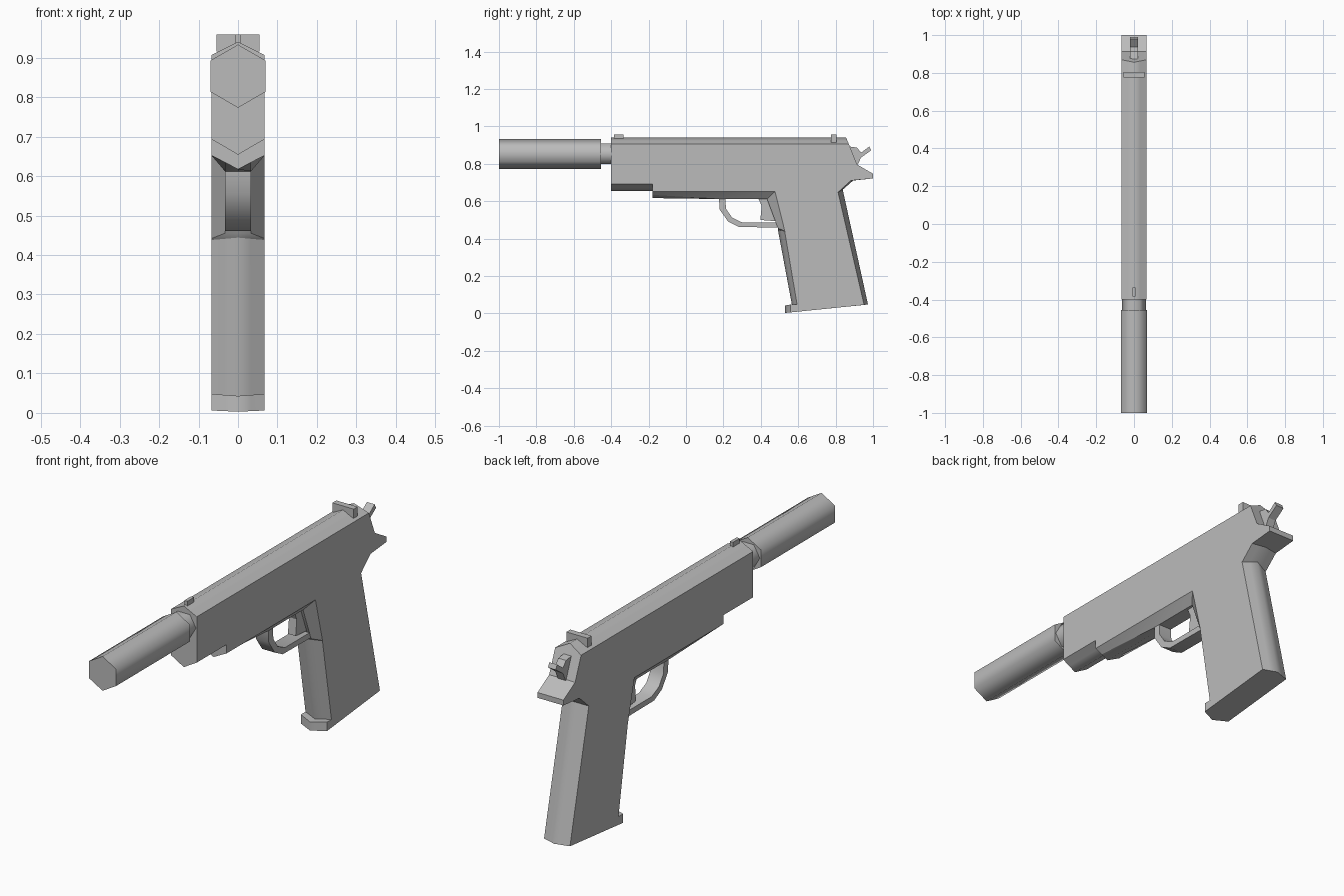
import bpy
import bmesh
from math import pi, radians

cube = bpy.data.objects.get("Cube")
if cube:
    bpy.data.objects.remove(cube, do_unlink=True)

HALF = 0.067      # half width of the body
MID = 0.033       # half width of the flat zone around the guard

grey = bpy.data.materials.new("plain grey")
grey.use_nodes = True
grey.diffuse_color = (0.5, 0.5, 0.5, 1)
bsdf = next(n for n in grey.node_tree.nodes if n.type == 'BSDF_PRINCIPLED')
bsdf.inputs["Base Color"].default_value = grey.diffuse_color


def make_object(name, bm):
    bmesh.ops.recalc_face_normals(bm, faces=bm.faces)
    mesh = bpy.data.meshes.new(name)
    bm.to_mesh(mesh)
    bm.free()
    mesh.materials.append(grey)
    obj = bpy.data.objects.new(name, mesh)
    bpy.context.collection.objects.link(obj)
    return obj


def smooth(obj, degrees):
    bpy.ops.object.select_all(action='DESELECT')
    obj.select_set(True)
    bpy.context.view_layer.objects.active = obj
    bpy.ops.object.shade_smooth_by_angle(angle=radians(degrees))


def loft(bm, rings):
    """Skin rings of (x, y, z) points and cap both ends; returns the caps."""
    rows = [[bm.verts.new(p) for p in ring] for ring in rings]
    n = len(rows[0])
    for a, b in zip(rows, rows[1:]):
        for i in range(n):
            j = (i + 1) % n
            bm.faces.new((a[i], a[j], b[j], b[i]))
    return [bm.faces.new(rows[0]), bm.faces.new(rows[-1])]


def plate(name, outline, half):
    """Side outline (y, z) extruded evenly across x."""
    bm = bmesh.new()
    loft(bm, [[(x, y, z) for y, z in outline] for x in (-half, half)])
    return make_object(name, bm)


def tube(name, radius, start, end, turn):
    """Six-sided cylinder along y on the bore axis."""
    bm = bmesh.new()
    bmesh.ops.create_cone(bm, cap_ends=True, segments=6, radius1=radius,
                          radius2=radius, depth=end - start)
    bmesh.ops.rotate(bm, verts=bm.verts, matrix=rotation(turn, 'Z'))
    bmesh.ops.rotate(bm, verts=bm.verts, matrix=rotation(pi / 2, 'X'))
    bmesh.ops.translate(bm, verts=bm.verts, vec=(0, (start + end) / 2, 0.853))
    smooth(make_object(name, bm), 62)


def rotation(angle, axis):
    from mathutils import Matrix
    return Matrix.Rotation(angle, 3, axis)


# Body outline: side edge (y, z), centre ridge (y, z), share reached at MID
body = [
    ((-.40, .907), (-.40, .94), .5),
    ((-.40, .693), (-.40, .654), .5),
    ((-.18, .693), (-.18, .654), .5),
    ((-.18, .652), (-.18, .617), .5),
    ((.15, .652), (.176, .612), 1),
    ((.476, .652), (.433, .612), 1),
    ((.528, .442), (.492, .455), 1),
    ((.528, .438), (.492, .444), .5),
    ((.594, .048), (.567, .043), .5),
    ((.56, .048), (.53, .043), .5),
    ((.56, .006), (.53, .003), .5),
    ((.952, .046), (.973, .048), .5),
    ((.813, .648), (.838, .662), .5),
    ((.882, .711), (.894, .711), .5),
    ((1.0, .722), (1.0, .722), .5),
    ((1.0, .747), (1.0, .747), .5),
    ((.914, .797), (.912, .797), .5),
    ((.870, .907), (.856, .94), .5),
]


def body_ring(x):
    ring = []
    for edge, centre, share in body:
        t = {HALF: 0, MID: share}.get(abs(x), 1)
        ring.append((x, *(e + (c - e) * t for e, c in zip(edge, centre))))
    return ring


# Slide, frame and grip in one ridged shell
bm = bmesh.new()
caps = loft(bm, [body_ring(x) for x in (-HALF, -MID, 0, MID, HALF)])
bmesh.ops.recalc_face_normals(bm, faces=bm.faces)
for f in bm.faces:
    f.smooth = f not in caps
for e in bm.edges:
    on_ridge = all(abs(v.co.x) < 1e-5 for v in e.verts)
    e.smooth = on_ridge or e.calc_face_angle(0) < 0.4
bmesh.ops.triangulate(bm, faces=caps)
make_object("slide_frame_and_grip", bm)

# Barrel and muzzle cylinder
tube("barrel", 0.063, -.47, -.38, pi / 6)
tube("muzzle_cylinder", 0.08, -1.0, -.455, 0)

# Trigger guard loop
guard = [(.176, .625), (.18, .556), (.225, .492), (.283, .462), (.505, .46),
         (.505, .487), (.3, .487), (.246, .513), (.214, .56), (.209, .625)]
smooth(plate("trigger_guard", guard, MID), 45)

# Trigger
plate("trigger", [(.38, .63), (.405, .575), (.397, .5), (.475, .494),
                  (.5, .52), (.47, .63)], 0.02)

# Hammer with its spur
plate("hammer", [(.86, .86), (.872, .893), (.914, .887), (.936, .86),
                 (.98, .893), (.99, .872), (.936, .834), (.915, .79),
                 (.87, .8)], 0.02)


# Sights
def sight(name, start, end, half):
    plate(name, [(start, .915), (end, .915), (end, .958), (start, .958)], half)


sight("front_sight", -.385, -.335, 0.008)
sight("rear_sight", .775, .804, 0.055)
